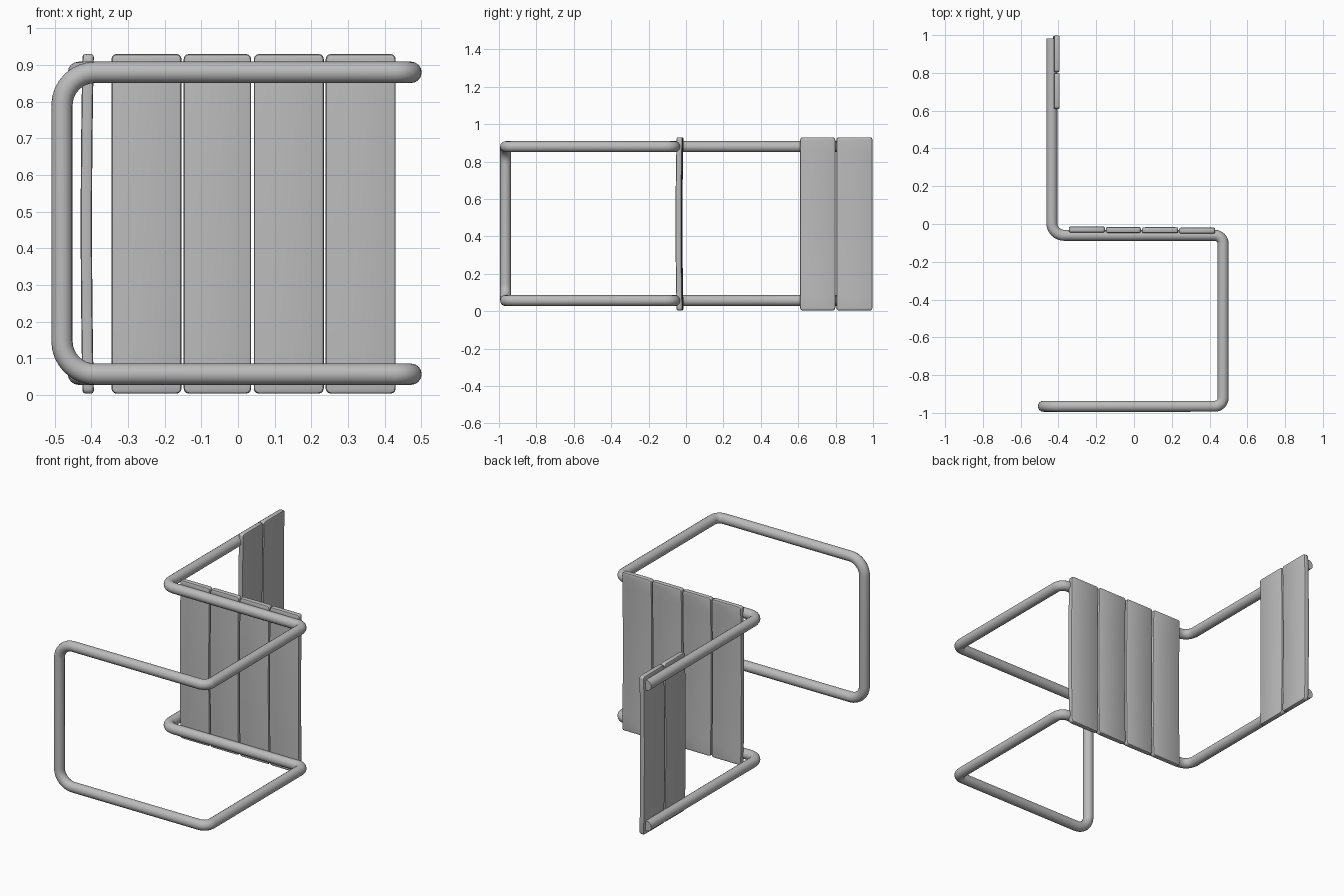
import bpy, bmesh, math
from mathutils import Vector

if "Cube" in bpy.data.objects:
    bpy.data.objects.remove(bpy.data.objects["Cube"])

grey = bpy.data.materials.new("plain_grey")
grey.diffuse_color = (0.5, 0.5, 0.5, 1)
grey.use_nodes = True
grey.node_tree.nodes["Principled BSDF"].inputs["Base Color"].default_value = grey.diffuse_color

LOW, HIGH, R = 0.057, 0.88, 0.029   # rail heights and tube radius


def fillet(points, radii, steps=8):
    """Polyline with each inner corner replaced by an arc."""
    out = [Vector(points[0])]
    for i in range(1, len(points) - 1):
        p = Vector(points[i])
        a = (Vector(points[i - 1]) - p).normalized()
        b = (Vector(points[i + 1]) - p).normalized()
        r = radii[i - 1]
        centre = p + (a + b) * r          # right-angle corners
        for s in range(steps + 1):
            t = s / steps * math.pi / 2
            out.append(centre - b * r * math.cos(t) - a * r * math.sin(t))
    out.append(Vector(points[-1]))
    return out


def finish(obj, angle):
    obj.data.materials.append(grey)
    bpy.ops.object.select_all(action='DESELECT')
    obj.select_set(True)
    bpy.context.view_layer.objects.active = obj
    bpy.ops.object.shade_smooth_by_angle(angle=math.radians(angle))


# Bent tube frame: one continuous tube from one backrest tip to the other
side = [(-0.435, 0.983), (-0.435, -0.06), (0.472, -0.06), (0.472, -0.965), (-0.48, -0.965)]
corners = [(x, y, HIGH) for x, y in side] + [(x, y, LOW) for x, y in reversed(side)]
path = fillet(corners, [0.065, 0.045, 0.045, 0.09, 0.09, 0.045, 0.045, 0.065])
curve = bpy.data.curves.new("tube_frame", 'CURVE')
curve.dimensions = '3D'
curve.bevel_depth = R
curve.bevel_resolution = 6
curve.use_fill_caps = True
spline = curve.splines.new('POLY')
spline.points.add(len(path) - 1)
for pt, co in zip(spline.points, path):
    pt.co = (*co, 1)
frame = bpy.data.objects.new("tube_frame", curve)
bpy.context.collection.objects.link(frame)
bpy.context.view_layer.objects.active = frame
frame.select_set(True)
bpy.ops.object.convert(target='MESH')
finish(bpy.context.view_layer.objects.active, 50)


def slat(name, lo, hi, bow):
    """Rounded board, slightly bowed along its length by the bow vector."""
    lo, hi = Vector(lo), Vector(hi)
    size, mid = hi - lo, (hi + lo) / 2
    bm = bmesh.new()
    bmesh.ops.create_cube(bm, size=1)
    for v in bm.verts:
        v.co = Vector(v.co[i] * size[i] + mid[i] for i in range(3))
    # round the outline corners, then soften every edge
    thin = 0 if size.x < size.y else 1
    across = [e for e in bm.edges if abs((e.verts[0].co - e.verts[1].co)[thin]) > 0.001]
    bmesh.ops.bevel(bm, geom=across, offset=0.014, segments=3, profile=0.5, affect='EDGES')
    rim = [e for e in bm.edges
           if sum(abs(f.normal[thin]) > 0.9 for f in e.link_faces) == 1]
    bmesh.ops.bevel(bm, geom=rim, offset=0.008, segments=2, profile=0.5, affect='EDGES')
    # cuts along the length so the board can bend
    for k in range(1, 10):
        z = lo.z + size.z * k / 10
        bmesh.ops.bisect_plane(bm, geom=bm.verts[:] + bm.edges[:] + bm.faces[:],
                               plane_co=(0, 0, z), plane_no=(0, 0, 1))
    for v in bm.verts:
        t = (v.co.z - mid.z) / (size.z / 2)
        v.co += Vector(bow) * (1 - t * t)
    mesh = bpy.data.meshes.new(name)
    bm.to_mesh(mesh)
    bm.free()
    obj = bpy.data.objects.new(name, mesh)
    bpy.context.collection.objects.link(obj)
    finish(obj, 35)


# Seat slats
for i, (x0, x1) in enumerate([(-0.345, -0.154), (-0.148, 0.036), (0.043, 0.234), (0.239, 0.43)]):
    y = -0.013 - 0.002 * i
    slat(f"seat_slat_{i + 1}", (x0, y - 0.031, 0.004), (x1, y, 0.93), (0, -0.006, 0))

# Backrest slats
for i, (y0, y1) in enumerate([(0.61, 0.798), (0.804, 0.997)]):
    slat(f"back_slat_{i + 1}", (-0.424, y0, 0.004), (-0.393, y1, 0.93), (-0.005, 0, 0))
